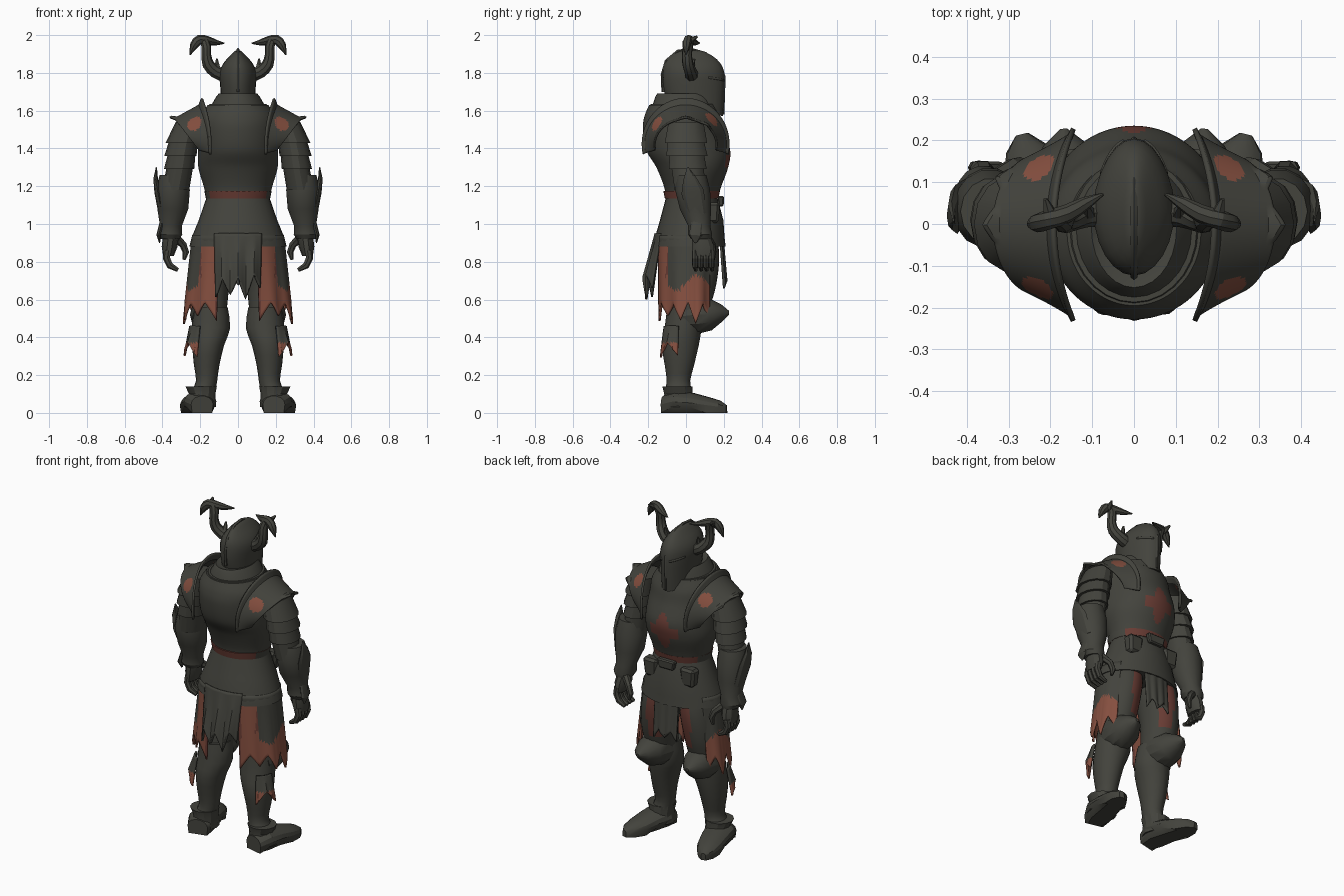
import bpy, bmesh, math, random
from mathutils import Vector as V

def material(name, rgb):
    m = bpy.data.materials.new(name)
    m.diffuse_color = (*rgb, 1)
    return m

MATS = [material("dark iron", (0.056, 0.056, 0.046)), material("rust red", (0.235, 0.078, 0.05)),
        material("deep red", (0.14, 0.045, 0.034))]
X, Y, Z = V((1, 0, 0)), V((0, 1, 0)), V((0, 0, 1))

def finish(name, bm, mirror=False, rule=None, thick=0):
    """Turn a bmesh into an object, colour faces by rule, thicken and mirror."""
    bmesh.ops.recalc_face_normals(bm, faces=bm.faces)
    for f in bm.faces:
        f.material_index = rule(f.calc_center_median()) if rule else 0
    me = bpy.data.meshes.new(name)
    bm.to_mesh(me)
    for m in MATS:
        me.materials.append(m)
    ob = bpy.data.objects.new(name, me)
    bpy.context.collection.objects.link(ob)
    bpy.ops.object.select_all(action='DESELECT')
    bpy.context.view_layer.objects.active = ob
    ob.select_set(True)
    bpy.ops.object.shade_smooth_by_angle(angle=math.radians(28))
    if thick:
        s = ob.modifiers.new("thickness", 'SOLIDIFY')
        s.thickness, s.offset = thick, 0
    if mirror:
        ob.modifiers.new("mirror", 'MIRROR')

def smooth_rows(rows, sub):
    out = []
    for i in range(len(rows) - 1):
        p = [rows[max(0, min(len(rows) - 1, i + k))] for k in (-1, 0, 1, 2)]
        for t in (s / sub for s in range(sub)):
            out.append(tuple(0.5 * (2*b + (c-a)*t + (2*a-5*b+4*c-d)*t*t + (3*b-a-3*c+d)*t**3)
                             for a, b, c, d in zip(*p)))
    return out + [rows[-1]]

def tube(name, rows, n=16, axis=None, ref=Y, sub=1, post=None, **kw):
    """Loft elliptical rings (x, y, z, radius a, radius b)."""
    rows = smooth_rows(rows, sub)
    bm, rings = bmesh.new(), []
    for i, r in enumerate(rows):
        c = V(r[:3])
        t = axis or (V(rows[min(i+1, len(rows)-1)][:3]) - V(rows[max(i-1, 0)][:3])).normalized()
        side = t.cross(ref).normalized()
        up = side.cross(t)
        pts = [c + side*r[3]*math.cos(k*math.tau/n) + up*r[4]*math.sin(k*math.tau/n) for k in range(n)]
        rings.append([bm.verts.new(post(p) if post else p) for p in pts])
    for a, b in zip(rings, rings[1:]):
        for k in range(n):
            bm.faces.new((a[k], a[(k+1) % n], b[(k+1) % n], b[k]))
    bm.faces.new(rings[0])
    bm.faces.new(rings[-1])
    finish(name, bm, **kw)

def sheet(name, fn, nu, nv, thick=0.012, **kw):
    bm = bmesh.new()
    g = [[bm.verts.new(fn(i/nu, j/nv)) for j in range(nv+1)] for i in range(nu+1)]
    for i in range(nu):
        for j in range(nv):
            bm.faces.new((g[i][j], g[i+1][j], g[i+1][j+1], g[i][j+1]))
    finish(name, bm, thick=thick, **kw)

def cloth(name, a0, a1, z0, z1, top, bot, rag, seed, c=(0, 0.02), teeth=6, nu=24, **kw):
    """Hanging ragged cloth on part of an ellipse, angles in degrees from +x."""
    rnd = random.Random(seed)
    key = [rag * ((0.5 if i % 2 else -0.4) + rnd.uniform(-.3, .3)) for i in range(teeth + 2)]
    def fn(u, v):
        a = math.radians(a0 + (a1-a0)*u)
        fold = 1 + 0.025*v*math.sin(u*20 + seed)
        rx, ry = (top[k] + (bot[k]-top[k])*v for k in (0, 1))
        i = int(u*teeth)
        cut = key[i] + (key[i+1]-key[i])*(u*teeth - i)
        return V((c[0] + rx*fold*math.cos(a), c[1] + ry*fold*math.sin(a), z0 + (z1+cut-z0)*v))
    sheet(name, fn, nu, 18, **kw)

def box(name, c, s, **kw):
    bm = bmesh.new()
    bmesh.ops.create_cube(bm, size=1)
    for v in bm.verts:
        v.co = V(c) + V([v.co[k]*s[k]*(1 - .2*(k < 2)*(v.co.z < 0)) for k in range(3)])
    bmesh.ops.bevel(bm, geom=bm.edges[:], offset=min(s)*0.2, segments=1, affect='EDGES')
    finish(name, bm, **kw)

# Torso with faded cross on the chest, gorget, belt and pouches
def cross(c):
    wide = 0.095 if abs(c.z-1.335) < 0.03 else 0.03 + 0.012*math.sin(c.z*60)
    return 2 if c.y > 0.1 and 1.22 < c.z < 1.45 and abs(c.x) < wide else 0
tube("cuirass", [(0, .03, 1.13, .165, .135), (0, .035, 1.2, .182, .152), (0, .033, 1.3, .21, .19),
     (0, .012, 1.39, .212, .222), (0, -.015, 1.5, .208, .213), (0, -.02, 1.57, .2, .2),
     (0, -.02, 1.63, .16, .175)], n=96, axis=Z, sub=8, rule=cross)
tube("gorget", [(0, -.015, 1.59, .18, .19), (0, -.015, 1.635, .15, .172), (0, -.015, 1.635, .138, .16),
     (0, -.012, 1.675, .115, .15), (0, -.01, 1.69, .102, .142), (0, .0, 1.68, .085, .12)], n=28, axis=Z)
tube("belt", [(0, .03, 1.135, .17, .142), (0, .03, 1.175, .178, .15)], n=36, axis=Z,
     rule=lambda c: 2 if abs(c.x) < 0.155 else 0)
box("buckle", (0, .185, 1.12), (.12, .035, .055))
box("front_pouch", (.125, .145, 1.06), (.1, .07, .11), mirror=True)

# Skirt and ragged cloths
tube("skirt", [(0, .03, 1.145, .165, .135), (0, .03, 1.02, .208, .168), (0, .02, .93, .245, .184),
     (0, .02, .88, .258, .19)], n=28, axis=Z)
cloth("back_cloth", -122, -58, .95, .68, (.235, .18), (.225, .24), .12, 4)
cloth("front_cloth", 69, 111, .98, .7, (.22, .17), (.21, .19), .08, 7, teeth=4)
def stain(c):
    if c.z > .89:
        return 0
    if c.y < -.09:
        if c.x > .24 and c.z > .72 or c.x < .1:
            return 0
        return 2 if c.x > .19 and c.z > .72 or c.x < .12 else 1
    return 1 if c.z < .69 + .04*math.sin(c.y*30) else 0
cloth("side_cloth", -66, 35, .94, .53, (.238, .18), (.285, .18), .1, 11, teeth=8, nu=48,
      mirror=True, rule=stain)
cloth("calf_cloth", -62, -8, .46, .32, (.098, .1), (.13, .125), .08, 5, c=(.155, -.025), teeth=2, nu=8,
      mirror=True, rule=lambda c: 1 if c.z < .37 else 0)

# Legs, knees and feet
tube("thigh", [(.1, .03, 1.05, .09, .11), (.125, .045, .85, .105, .13), (.145, .045, .68, .1, .115),
     (.15, .02, .54, .09, .1)], n=32, axis=Z, sub=6, mirror=True,
     rule=lambda c: 2 if c.y > .08 and .62 < c.z < .92 and .075 < c.x < .15 else 0)
tube("greave", [(.145, 0, .56, .09, .1), (.143, -.015, .45, .102, .098), (.158, -.03, .36, .085, .098),
     (.166, -.035, .25, .067, .077), (.166, -.04, .17, .056, .062), (.18, -.04, .125, .062, .07)],
     n=16, axis=Z, sub=2, mirror=True)
tube("ankle_cuff", [(.195, -.045, .14, .083, .08), (.19, -.04, .1, .07, .075), (.2, -.04, .03, .085, .08)],
     n=12, axis=Z, mirror=True)
tube("knee_guard", [(.148, -.03, .51, .092, .085), (.155, .06, .52, .1, .1), (.16, .13, .522, .085, .085),
     (.166, .19, .53, .052, .045), (.168, .228, .53, .008, .01)], n=12, ref=Z, mirror=True)
tube("foot", [(.19, -.12, .045, .06, .045), (.2, -.05, .06, .088, .06), (.22, .04, .053, .08, .053),
     (.24, .12, .042, .07, .042), (.258, .18, .033, .05, .033), (.268, .215, .025, .015, .016)],
     n=14, axis=V((.24, 1, 0)).normalized(), ref=Z, mirror=True,
     post=lambda p: V((p.x, p.y, 0 if p.z < .03 else p.z)))

# Pauldrons: saddle shells with a raised neck flange and a spiked outer edge
def pauldron(u, v):
    t = math.radians(-102 + 204*v)
    s, k = math.sin(t), math.cos(t)
    inner, outer = .19 - .045*s*s, .225 + .11*k
    jag = max(.025*max(0, 1 - abs(t)/.25), .025*max(0, 1 - abs(t - .75)/.2)) if u > .9 else 0
    lift = .03*(1 - u/.1) if u < .1 else 0
    return V((inner + (outer-inner)*u + jag, (.218 - .055*u + lift*.4)*s - .002,
              1.42 + (.215 - .08*u + lift)*k + jag*.3))
spots = [V((.228, -.15, 1.53)), V((.22, .125, 1.545))]
sheet("pauldron", pauldron, 30, 72, mirror=True,
      rule=lambda c: 1 if min((c-s).length for s in spots) < .041 else 0)

# Arms with overlapping lames, vambraces with fins
tube("upper_arm", [(.26, 0, 1.54, .07, .095), (.293, 0, 1.43, .09, .115), (.29, 0, 1.43, .078, .1),
     (.305, .005, 1.36, .085, .112), (.3, .005, 1.36, .074, .095), (.312, .01, 1.29, .08, .102),
     (.31, .01, 1.29, .07, .088), (.33, .02, 1.18, .072, .082)], n=14, axis=Z, mirror=True)
tube("vambrace", [(.34, .03, 1.26, .075, .08), (.345, .035, 1.18, .09, .095), (.345, .05, 1.08, .082, .085),
     (.355, .07, .99, .058, .06), (.36, .075, .945, .065, .065), (.36, .08, .92, .05, .055)],
     n=14, axis=Z, mirror=True)
tube("elbow_fin", [(.4, .06, 1.05, .02, .05), (.425, .035, 1.17, .018, .06), (.436, .02, 1.24, .012, .035),
     (.432, .01, 1.3, .003, .004)], n=8, mirror=True)
tube("wrist_fin", [(.4, .06, 1.02, .012, .03), (.42, .05, .94, .012, .035), (.415, .05, .9, .003, .006)],
     n=8, mirror=True)

# Hands
tube("palm", [(.355, .08, .94, .042, .05), (.362, .09, .88, .042, .062), (.368, .092, .83, .028, .058)],
     n=10, axis=Z, mirror=True)
for y in (.048, .077, .106, .135):
    tube("finger", [(.372, y, .86, .02, .017), (.378, y, .82, .02, .017), (.36, y, .78, .019, .016),
         (.318, y + .004, .757, .011, .01)], n=7, mirror=True)
tube("thumb", [(.33, .11, .93, .024, .022), (.29, .14, .89, .02, .018), (.275, .145, .85, .018, .016),
     (.285, .145, .81, .008, .008)], n=7, mirror=True)

# Helmet: pointed face, tilted lower edge, crest and eye slits
def prow(p):
    drop = max(0, min(1, (1.74 - p.z)/.08))
    return V((p.x*(1 - .12*max(0, (p.y - .04)/.17)), p.y, p.z - drop*(p.y + .12)*.32))
tube("helmet", [(0, .045, 1.665, .088, .15), (0, .042, 1.73, .094, .163), (0, .04, 1.8, .098, .163),
     (0, .035, 1.85, .078, .148), (0, .03, 1.89, .043, .11), (0, .025, 1.915, .018, .06),
     (0, .025, 1.92, .004, .01)], n=24, axis=Z, sub=2, post=prow)
tube("helmet_crest", [(0, -.118, 1.7, .012, .009), (0, -.122, 1.79, .012, .009), (0, -.1, 1.86, .014, .01),
     (0, -.04, 1.91, .014, .01), (0, .03, 1.92, .012, .01), (0, .1, 1.9, .012, .01),
     (0, .165, 1.85, .012, .009), (0, .2, 1.78, .01, .008), (0, .195, 1.58, .008, .006)], n=6, ref=X)
sheet("eye_ridge", lambda u, v: V((.087*math.cos(.5 + .8*u), .04 + .164*math.sin(.5 + .8*u),
      1.77 + .01*v - .015*u)), 6, 1, thick=.012, mirror=True)

# Branching horns
tube("horn_trunk", [(.07, .03, 1.785, .036, .036), (.12, .025, 1.805, .034, .034), (.158, .01, 1.845, .032, .03),
     (.168, .005, 1.895, .026, .027), (.168, .01, 1.935, .026, .027), (.178, .018, 1.97, .024, .024)],
     n=9, sub=2, mirror=True)
tube("horn_blade", [(.073, .072, 1.957, .003, .003), (.115, .05, 1.96, .015, .016), (.16, .025, 1.97, .024, .022),
     (.205, .01, 1.975, .026, .023), (.233, .002, 1.945, .022, .022), (.254, 0, 1.895, .003, .003)],
     n=8, sub=2, mirror=True)
for a, b in (((.145, .01, 1.845), (.18, -.01, 1.905)), ((.11, .025, 1.82), (.112, .045, 1.875)),
             ((.2, .02, 1.97), (.212, .06, 1.993))):
    tube("horn_stub", [(*a, .02, .02), (*b, .005, .005)], n=6, ref=X, mirror=True)
